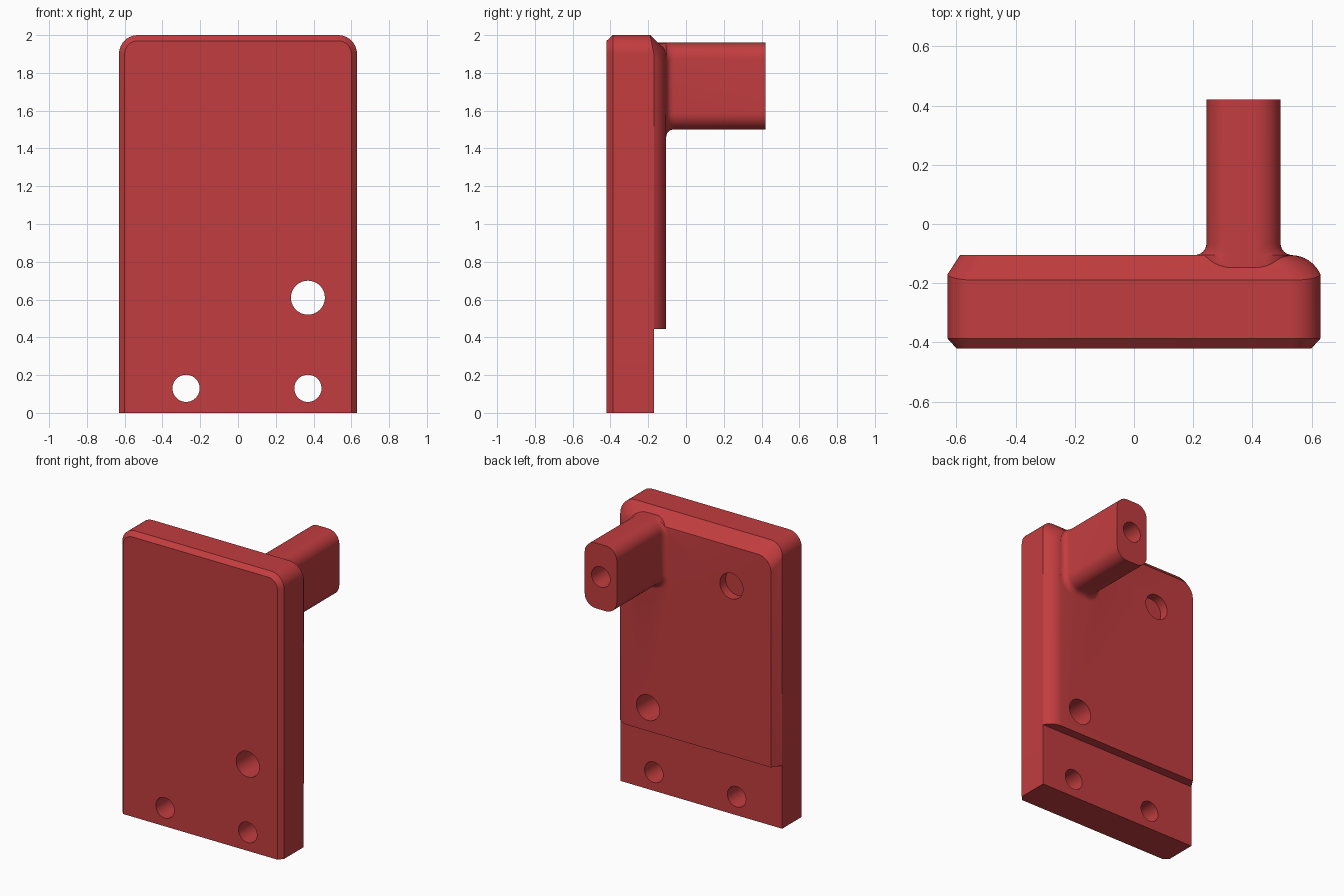
import bpy, bmesh, math

if "Cube" in bpy.data.objects:
    bpy.data.objects.remove(bpy.data.objects["Cube"])

red = bpy.data.materials.new("red")
red.diffuse_color = (0.54, 0.046, 0.05, 1)
red.use_nodes = True
red.node_tree.nodes["Principled BSDF"].inputs["Base Color"].default_value = red.diffuse_color


def outline(x0, x1, z0, z1, r_bot, r_top, n=10):
    """Rounded rectangle in x, z as a fixed-length list of points."""
    pts = []
    corners = [(x1, z0, -1, 1, r_bot, -90), (x1, z1, -1, -1, r_top, 0),
               (x0, z1, 1, -1, r_top, 90), (x0, z0, 1, 1, r_bot, 180)]
    for cx, cz, sx, sz, r, start in corners:
        for i in range(n + 1 if r else 1):
            a = math.radians(start + 90 * i / n)
            pts.append((cx + r * (sx + math.cos(a)), cz + r * (sz + math.sin(a))))
    return pts


def loft(name, rings):
    """Skin a list of closed 3D rings and cap both ends."""
    bm = bmesh.new()
    rows = [[bm.verts.new(p) for p in ring] for ring in rings]
    n = len(rows[0])
    for a, b in zip(rows, rows[1:]):
        for i in range(n):
            j = (i + 1) % n
            bm.faces.new((a[i], a[j], b[j], b[i]))
    bm.faces.new(rows[0])
    bm.faces.new(rows[-1])
    bmesh.ops.recalc_face_normals(bm, faces=bm.faces)
    me = bpy.data.meshes.new(name)
    bm.to_mesh(me)
    bm.free()
    me.materials.append(red)
    ob = bpy.data.objects.new(name, me)
    bpy.context.collection.objects.link(ob)
    return ob


def combine(target, other, operation):
    mod = target.modifiers.new(operation.lower(), 'BOOLEAN')
    mod.operation, mod.object, mod.solver = operation, other, 'EXACT'
    bpy.context.view_layer.objects.active = target
    bpy.ops.object.modifier_apply(modifier=mod.name)
    bpy.data.objects.remove(other)


def drill(target, x, z, r, y0, y1):
    bpy.ops.mesh.primitive_cylinder_add(vertices=40, radius=r, depth=y1 - y0,
                                        location=(x, (y0 + y1) / 2, z),
                                        rotation=(math.pi / 2, 0, 0))
    cutter = bpy.context.object
    cutter.data.materials.append(red)
    combine(target, cutter, 'DIFFERENCE')


# Plate: bevelled front, straight body, back edge chamfered left and top, rounded right
W, SIDE_Y, BACK_Y = 0.63, -0.17, -0.105
full = outline(-W, W, 0, 2, 0, 0.1)
rings = [[(x, -0.42, z) for x, z in outline(-0.6, 0.6, 0, 1.97, 0, 0.07)],
         [(x, -0.387, z) for x, z in full],
         [(x, SIDE_Y - 0.02 * max(0, (z - 1.9) / 0.1), z) for x, z in full]]
R, STEPS = 0.109, 8
for k in range(1, STEPS + 1):
    s = math.sin(math.pi / 2 * k / STEPS)
    drop = 0.065 * (1 - s)
    right = 0.1 - math.sqrt(max(0, 2 * R * drop - drop * drop))
    rings.append([(x, BACK_Y - drop - 0.02 * (1 - s) * max(0, (z - 1.9) / 0.1), zz)
                  for (x, zz), (_, z) in zip(
                      outline(-W + 0.042 * s, W - right, 0, 2 - 0.08 * s, 0, 0.1), full)])
plate = loft("mounting_bracket", rings)

# Step cut across the lower back
step = loft("step_cutter", [[(x, y, z) for x, z in outline(-1, 1, -0.5, 0.445, 0, 0)]
                            for y in (SIDE_Y, 0.3)])
combine(plate, step, 'DIFFERENCE')

# Post with a fillet where it leaves the plate
post_rings = []
flares = [(-0.165, 0.04)]
for k in range(7):
    a = math.pi / 2 * k / 6
    flares.append((BACK_Y + 0.04 * (1 - math.cos(a)), 0.04 * (1 - math.sin(a))))
flares.append((0.42, 0))
for y, f in flares:
    post_rings.append([(x, y, z) for x, z in
                       outline(0.245 - f, 0.495 + f, 1.5 - f, 1.96, 0.085 + f, 0.085 + f)])
combine(plate, loft("post", post_rings), 'UNION')

# Through holes, shallow pocket and blind hole in the post end
drill(plate, 0.37, 0.61, 0.09, -0.6, 0.1)
drill(plate, 0.37, 0.13, 0.072, -0.6, 0.1)
drill(plate, -0.275, 0.13, 0.072, -0.6, 0.1)
drill(plate, -0.28, 1.64, 0.09, -0.17, 0.1)
drill(plate, 0.37, 1.73, 0.072, 0.1, 0.6)

bpy.ops.object.select_all(action='DESELECT')
plate.select_set(True)
bpy.context.view_layer.objects.active = plate
bpy.ops.object.shade_smooth_by_angle(angle=math.radians(25))
